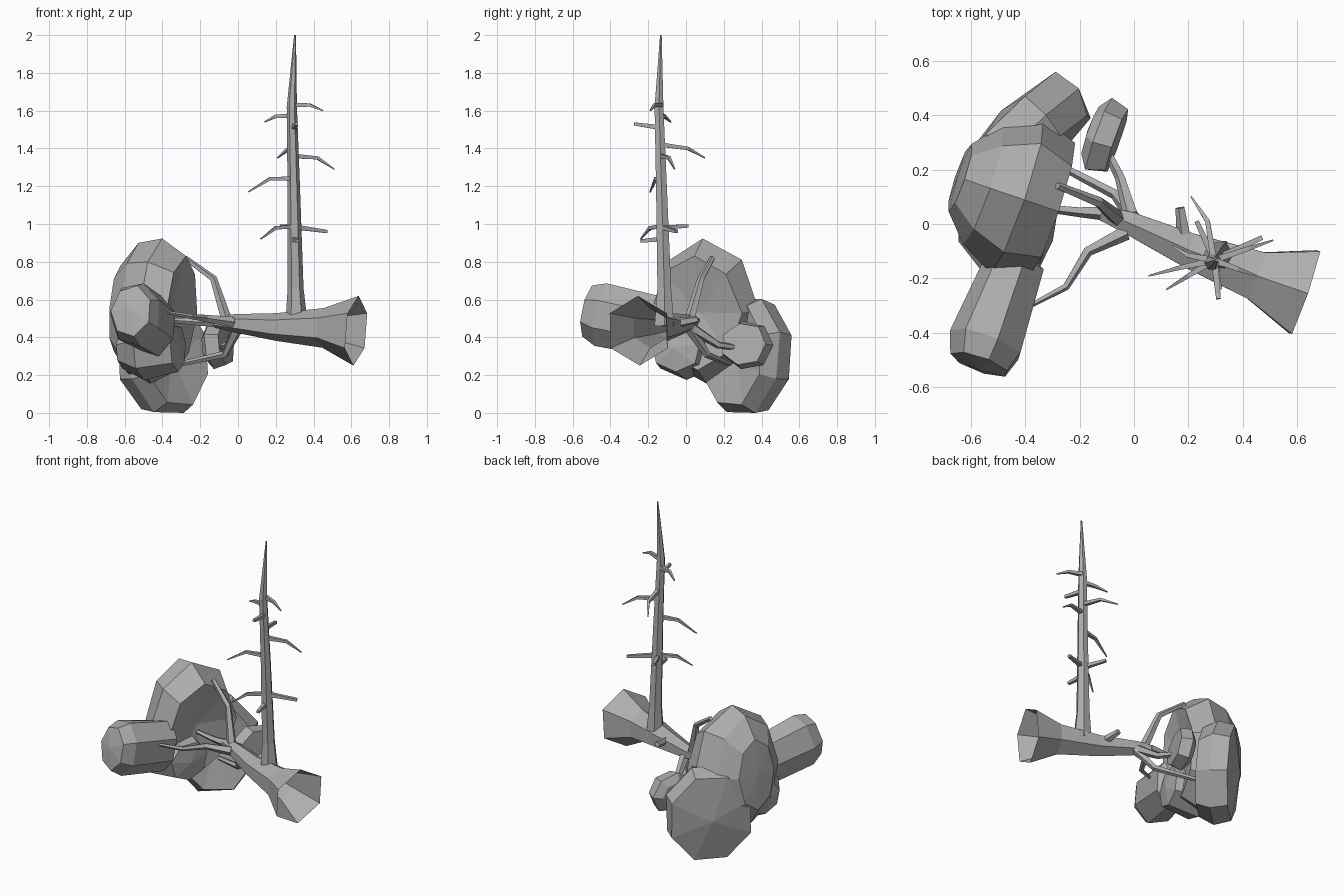
import bpy, bmesh, math, random
from mathutils import Vector

if "Cube" in bpy.data.objects:
    bpy.data.objects.remove(bpy.data.objects["Cube"])

random.seed(4)
grey = bpy.data.materials.new("plain grey")
grey.diffuse_color = (0.42, 0.42, 0.42, 1)
grey.use_nodes = True
grey.node_tree.nodes["Principled BSDF"].inputs["Base Color"].default_value = grey.diffuse_color


def finish(name, bm):
    for v in bm.verts:
        v.co.z = max(v.co.z, 0)
    bmesh.ops.recalc_face_normals(bm, faces=bm.faces)
    mesh = bpy.data.meshes.new(name)
    bm.to_mesh(mesh)
    bm.free()
    mesh.materials.append(grey)
    bpy.context.collection.objects.link(bpy.data.objects.new(name, mesh))


def bridge(bm, a, b):
    n = len(a)
    for i in range(n):
        j = (i + 1) % n
        bm.faces.new((a[i], a[j], b[j], b[i]))


def tube(bm, path, radii, sides, open_start=False):
    """Tapered faceted tube along a path, capped unless the start is open."""
    pts = [Vector(p) for p in path]
    first = (pts[1] - pts[0]).normalized()
    ref = Vector((0, 0, 1)) if abs(first.z) < 0.8 else Vector((1, 0, 0))
    rings = []
    for k, p in enumerate(pts):
        d = (pts[min(k + 1, len(pts) - 1)] - pts[max(k - 1, 0)]).normalized()
        u = d.cross(ref).normalized()
        w = u.cross(d)
        ring = []
        for i in range(sides):
            a = 2 * math.pi * (i + 0.5) / sides
            ring.append(bm.verts.new(p + (u * math.cos(a) + w * math.sin(a)) * radii[k]))
        rings.append(ring)
    for a, b in zip(rings, rings[1:]):
        bridge(bm, a, b)
    if not open_start:
        bm.faces.new(rings[0])
    bm.faces.new(rings[-1])


def canopy(name, centre, axis, ru, rv, profile, sides=8, phase=0.0):
    """Faceted foliage pad: pole, rings of (offset, width, height), pole."""
    c, ax = Vector(centre), Vector(axis).normalized()
    u = ax.cross(Vector((0, 0, 1))).normalized()
    w = u.cross(ax)
    bm = bmesh.new()
    rings = []
    for off, su, sv in profile[1:-1]:
        ring = []
        for i in range(sides):
            a = 2 * math.pi * (i + phase) / sides
            r = random.uniform(0.96, 1.03)
            ring.append(bm.verts.new(c + ax * off + (u * ru * su * math.cos(a) + w * rv * sv * math.sin(a)) * r))
        rings.append(ring)
    for a, b in zip(rings, rings[1:]):
        bridge(bm, a, b)
    for off, ring in ((profile[0], rings[0]), (profile[-1], rings[-1])):
        tip = bm.verts.new(c + ax * off)
        for i in range(sides):
            bm.faces.new((ring[i], ring[(i + 1) % sides], tip))
    finish(name, bm)


# Fallen trunk with hollow flared root end
bm = bmesh.new()
tube(bm, [(0.625, -0.25, 0.435), (0.45, -0.19, 0.45), (0.2, -0.095, 0.455),
          (-0.02, 0.005, 0.475), (-0.12, 0.04, 0.48)],
     [0.185, 0.105, 0.073, 0.048, 0.03], 6, open_start=True)
finish("fallen_trunk", bm)

# Bent boughs that carry the foliage
boughs = [
    [(-0.06, 0.02, 0.49), (-0.13, 0.08, 0.71), (-0.28, 0.14, 0.82)],
    [(-0.03, -0.03, 0.48), (-0.17, -0.1, 0.5), (-0.25, -0.23, 0.51), (-0.42, -0.32, 0.54)],
    [(0.0, 0.02, 0.45), (-0.07, 0.11, 0.31), (-0.3, 0.23, 0.26)],
    [(-0.01, 0.03, 0.45), (-0.05, 0.17, 0.36), (-0.12, 0.31, 0.34)],
    [(-0.09, 0.04, 0.48), (-0.2, 0.045, 0.48), (-0.34, 0.06, 0.49)],
]
bm = bmesh.new()
for b in boughs:
    tube(bm, b, [0.03, 0.02, 0.014, 0.008][:len(b)], 5)
tube(bm, [(0.19, -0.09, 0.47), (0.17, 0.06, 0.495)], [0.032, 0.018], 5)
finish("fallen_boughs", bm)

# Foliage pads
canopy("large_foliage", (-0.45, 0.105, 0.54), (-0.94, 0.32, 0.08), 0.3, 0.38,
       [0.21, (0.2, 0.45, 0.6), (0.11, 0.78, 0.93), (-0.02, 1, 1), (-0.16, 0.84, 0.8), -0.1])
canopy("back_foliage", (-0.405, 0.33, 0.3), (-0.69, 0.72, -0.08), 0.285, 0.33,
       [0.12, (0.075, 0.9, 0.9), (-0.03, 1, 1), (-0.12, 0.85, 0.85), -0.08], 8, 0.5)
canopy("front_foliage", (-0.5, -0.33, 0.5), (-0.33, -0.92, 0.2), 0.145, 0.175,
       [0.22, (0.2, 0.8, 0.8), (0.12, 1, 1), (-0.2, 0.8, 0.95), -0.27], 7)
canopy("lower_foliage", (-0.46, -0.01, 0.34), (-0.94, 0.3, 0.0), 0.19, 0.17,
       [0.19, (0.16, 0.6, 0.6), (0.04, 1, 1), (-0.15, 0.75, 0.75), -0.17], 7, 0.25)
canopy("small_foliage", (-0.11, 0.32, 0.36), (-0.93, 0.33, -0.1), 0.15, 0.135,
       [0.065, (0.055, 0.65, 0.65), (0.02, 1, 1), (-0.05, 0.85, 0.85), -0.05], 7)

# Standing dead trunk
bm = bmesh.new()
tube(bm, [(0.31, -0.115, 0.46), (0.305, -0.115, 0.66), (0.295, -0.13, 1.2),
          (0.285, -0.143, 1.62), (0.302, -0.133, 2.0)],
     [0.06, 0.042, 0.033, 0.027, 0.005], 6)
finish("standing_trunk", bm)

# Dead twigs: root height, elbow, tip
twigs = [
    (1.63, (0.38, -0.165, 1.63), (0.45, -0.19, 1.6)),
    (1.575, (0.2, -0.115, 1.57), (0.14, -0.08, 1.54)),
    (1.36, (0.42, -0.09, 1.35), (0.51, -0.06, 1.29)),
    (1.24, (0.17, -0.16, 1.24), (0.055, -0.19, 1.17)),
    (1.42, (0.27, 0.01, 1.4), (0.21, 0.1, 1.35)),
    (0.985, (0.2, -0.19, 0.98), (0.12, -0.24, 0.92)),
]
stubs = [
    (0.985, (0.47, -0.05, 0.96)),
    (1.51, (0.31, -0.275, 1.53)),
    (0.98, (0.23, 0.01, 0.99)),
    (0.92, (0.315, -0.24, 0.91)),
]
bm = bmesh.new()
for z, elbow, tip in twigs:
    tube(bm, [(0.293, -0.133, z), elbow, tip], [0.017, 0.012, 0.004], 4)
for z, tip in stubs:
    tube(bm, [(0.295, -0.13, z), tip], [0.018, 0.012], 4)
finish("dead_twigs", bm)
